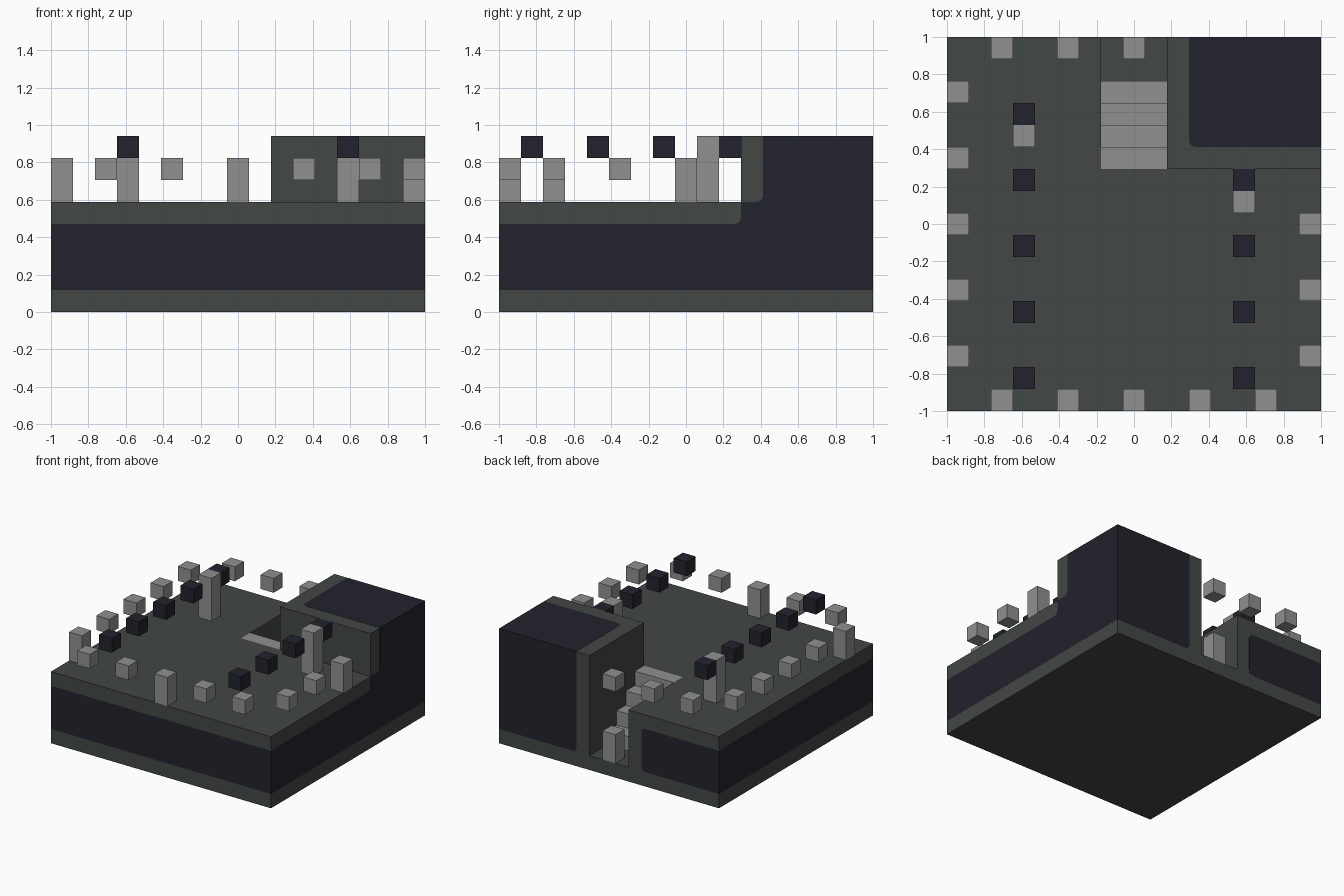
import bpy
import bmesh
from mathutils import Vector

if "Cube" in bpy.data.objects:
    bpy.data.objects.remove(bpy.data.objects["Cube"], do_unlink=True)

N = 17            # cells along each side
V = 2 / N         # cell size
PROUD = 0.008     # how far painted panels stand out, in cells


def material(name, color):
    mat = bpy.data.materials.new(name)
    mat.use_nodes = True
    mat.diffuse_color = (*color, 1)
    mat.node_tree.nodes["Principled BSDF"].inputs["Base Color"].default_value = (*color, 1)
    return mat


stone = material("slate_green", (0.054, 0.064, 0.061))
panel = material("midnight", (0.016, 0.016, 0.026))
light = material("light_grey", (0.28, 0.28, 0.28))


def rounded(points, corners, radius=0.3, steps=4):
    """Round the chosen corners of a 2D outline."""
    out = []
    for i, p in enumerate(points):
        p = Vector(p)
        if i not in corners:
            out.append(p)
            continue
        a = p + (Vector(points[i - 1]) - p).normalized() * radius
        b = p + (Vector(points[(i + 1) % len(points)]) - p).normalized() * radius
        center = a + b - p
        for s in range(steps + 1):
            d = a.lerp(b, s / steps) - center
            out.append(center + d.normalized() * radius)
    return out


def prism(name, outline, axis, lo, hi, mat):
    """Extrude an outline given in cells along the x, y or z axis."""
    def place(p, h):
        c = list(p)
        c.insert("xyz".index(axis), h)
        return (c[0] * V - 1, c[1] * V - 1, c[2] * V)

    bm = bmesh.new()
    face = bm.faces.new([bm.verts.new(place(p, lo)) for p in outline])
    ext = bmesh.ops.extrude_face_region(bm, geom=[face])
    verts = [e for e in ext["geom"] if isinstance(e, bmesh.types.BMVert)]
    shift = Vector(place((0, 0), hi)) - Vector(place((0, 0), lo))
    bmesh.ops.translate(bm, verts=verts, vec=shift)
    bmesh.ops.recalc_face_normals(bm, faces=bm.faces)
    mesh = bpy.data.meshes.new(name)
    bm.to_mesh(mesh)
    bm.free()
    mesh.materials.append(mat)
    obj = bpy.data.objects.new(name, mesh)
    bpy.context.collection.objects.link(obj)
    return obj


def rect(x0, y0, x1, y1):
    return [(x0, y0), (x1, y0), (x1, y1), (x0, y1)]


def block(name, x, y, z, height, mat):
    """One-cell-wide block."""
    prism(name, rect(x, y, x + 1, y + 1), "z", z, z + height, mat)


# Body: base, terrace with stairwell notch, raised corner
prism("base_slab", rect(0, 0, N, N), "z", 0, 1, stone)
prism("terrace", [(0, 0), (N, 0), (N, N), (10, N), (10, 11), (7, 11), (7, N), (0, N)],
      "z", 1, 5, stone)
prism("raised_corner", rect(10, 11, N, N), "z", 5, 8, stone)

# Stairs climbing from the back notch to the terrace
profile = [(11, 1), (11, 5)]
for i in range(4):
    profile += [(12 + i, 5 - i), (12 + i, 4 - i)]
prism("stairs", profile, "x", 7, 10, light)

# Dark panels on the outer faces
prism("front_panel", rect(0, 1, N, 4), "y", -PROUD, 0, panel)
prism("right_panel", rect(0, 1, N, 4), "x", -PROUD, 0, panel)
prism("left_panel",
      rounded([(0, 1), (N, 1), (N, 8), (12, 8), (12, 5), (11, 5), (11, 4), (0, 4)], {4, 6}),
      "x", N, N + PROUD, panel)
prism("back_tower_panel", rounded(rect(11, 1, N, 8), {0}), "y", N, N + PROUD, panel)
prism("back_terrace_panel", rounded(rect(0, 1, 6, 4), {1, 2}), "y", N, N + PROUD, panel)
prism("tower_top_panel", rounded(rect(11, 12, N, N), {0}), "z", 8, 8 + PROUD, panel)

# Floating rail blocks around the rim, with a few standing posts
rim = [(x, 0) for x in range(2, 15, 3)]
rim += [(0, y) for y in range(2, 15, 3)]
rim += [(16, y) for y in range(2, 9, 3)]
rim += [(x, 16) for x in range(2, 9, 3)]
posts = {(8, 0), (0, 2), (16, 8)}
for x, y in rim:
    if (x, y) in posts:
        block("rim_post", x, y, 5, 2, light)
    else:
        block("rim_block", x, y, 6, 1, light)
block("stairwell_post", 8, 16, 1, 2, light)

# Two inner rows of floating dark blocks, each with a tall pole
for x, last, pole_y in ((3, 13, 12), (13, 10, 9)):
    for y in range(1, last + 1, 3):
        block("inner_block", x, y, 7, 1, panel)
    block("inner_pole", x, pole_y, 5, 3, light)
